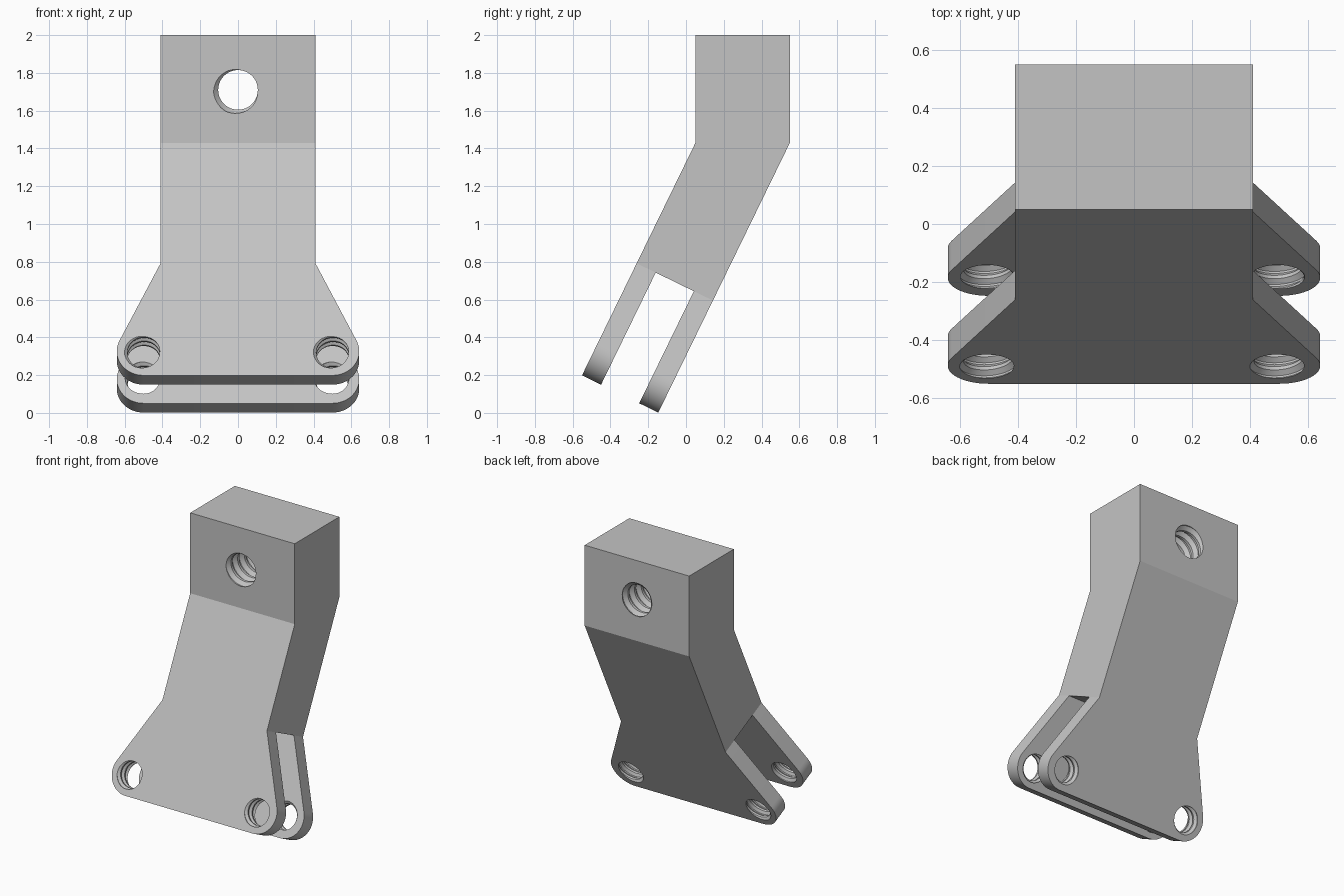
import bpy
import bmesh
from math import radians, sin, cos, pi, acos, atan2, hypot
from mathutils import Vector, Matrix

if "Cube" in bpy.data.objects:
    bpy.data.objects.remove(bpy.data.objects["Cube"])

TILT = radians(26)
DOWN = Vector((0, -sin(TILT), -cos(TILT)))     # along the leaning leg
BACK = Vector((0, cos(TILT), -sin(TILT)))      # through the leg thickness
BEND = Vector((0, 0.05, 1.43))                 # front edge of the bend
DEPTH = 0.5 * cos(TILT)                        # leg thickness
FORK, TIP = 0.71, 1.37                         # slot start and fork end
HALF, EAR_X, EAR_R = 0.41, 0.5, 0.142

grey = bpy.data.materials.new("light grey")
grey.use_nodes = True
colour = (0.55, 0.55, 0.55, 1)
grey.diffuse_color = colour
grey.node_tree.nodes["Principled BSDF"].inputs["Base Color"].default_value = colour


def leg(x, s, t):
    return BEND + Vector((x, 0, 0)) + DOWN * s + BACK * t


def make(name, bm):
    bmesh.ops.recalc_face_normals(bm, faces=bm.faces)
    mesh = bpy.data.meshes.new(name)
    bm.to_mesh(mesh)
    bm.free()
    mesh.materials.append(grey)
    obj = bpy.data.objects.new(name, mesh)
    bpy.context.collection.objects.link(obj)
    return obj


def prism(name, points, offset):
    bm = bmesh.new()
    face = bm.faces.new([bm.verts.new(p) for p in points])
    out = bmesh.ops.extrude_face_region(bm, geom=[face])
    verts = [v for v in out["geom"] if isinstance(v, bmesh.types.BMVert)]
    bmesh.ops.translate(bm, verts=verts, vec=offset)
    return make(name, bm)


def thread(name, centre, axis, minor, major, pitch, turns, n=40):
    """Closed helical cutter; one groove meets the face at centre."""
    ridge = [(0, minor), (0.25, minor), (0.55, major), (0.7, major)]
    side = Vector((1, 0, 0))
    up = side.cross(axis)
    start = centre - axis * pitch * 1.22
    bm = bmesh.new()
    grid = []
    for j in range(4 * turns + 5):
        frac, r = ridge[j % 4]
        row = []
        for i in range(n):
            a = 2 * pi * i / n
            along = pitch * (j // 4 + frac + i / n)
            row.append(bm.verts.new(start + axis * along + (side * cos(a) + up * sin(a)) * r))
        grid.append(row)
    last = 4 * turns
    for j in range(last):
        for i in range(n):
            # the seam joins one full pitch further along
            if i < n - 1:
                c, d = grid[j][i + 1], grid[j + 1][i + 1]
            else:
                c, d = grid[j + 4][0], grid[j + 5][0]
            bm.faces.new((grid[j][i], c, d, grid[j + 1][i]))
    # cap both ragged ends with fans
    for j in (0, last):
        loop = grid[j] + [grid[j + k][0] for k in (4, 3, 2, 1)]
        hub = bm.verts.new(start + axis * pitch * (j / 4 + 0.5))
        for a, b in zip(loop, loop[1:] + loop[:1]):
            bm.faces.new((a, b, hub))
    loose = [v for v in bm.verts if not v.link_faces]
    bmesh.ops.delete(bm, geom=loose, context="VERTS")
    return make(name, bm)


def cut(obj, cutter, operation):
    mod = obj.modifiers.new(cutter.name, "BOOLEAN")
    mod.operation = operation
    mod.solver = "EXACT"
    mod.object = cutter
    bpy.context.view_layer.objects.active = obj
    bpy.ops.object.modifier_apply(modifier=mod.name)
    bpy.data.objects.remove(cutter)


# bent side profile with the fork slot
WIDE, LOW, WALL = 0.8, TIP + 0.1, DEPTH / 4
profile = [Vector((-WIDE, 0.05, 2)), Vector((-WIDE, 0.55, 2)), Vector((-WIDE, 0.55, 1.43))]
profile += [leg(-WIDE, s, t) for s, t in (
    (LOW, DEPTH), (LOW, DEPTH - WALL), (FORK, DEPTH - WALL),
    (FORK, WALL), (LOW, WALL), (LOW, 0), (0, 0))]
bracket = prism("fork_bracket", profile, Vector((2 * WIDE, 0, 0)))

# face outline: straight neck flaring tangentially into two rounded ears
ear_s = TIP - EAR_R
dx, ds = HALF - EAR_X, FORK - ear_s
first = atan2(ds, dx) + acos(EAR_R / hypot(dx, ds))
steps = 16
half = [(HALF, -1.2), (HALF, FORK)]
for k in range(steps + 1):
    a = first + (pi / 2 - first) * k / steps
    half.append((EAR_X + EAR_R * cos(a), ear_s + EAR_R * sin(a)))
outline = half + [(-x, s) for x, s in reversed(half)]
cut(bracket, prism("outline", [leg(x, s, -1) for x, s in outline], BACK * 3), "INTERSECT")

# threaded holes
cut(bracket, thread("top_hole", Vector((0, 0.05, 1.71)), Vector((0, 1, 0)),
                    0.105, 0.13, 0.075, 9), "DIFFERENCE")
for x in (-EAR_X, EAR_X):
    cut(bracket, thread("ear_hole", leg(x, ear_s, 0), BACK, 0.086, 0.102, 0.05, 12), "DIFFERENCE")

bpy.ops.object.select_all(action="DESELECT")
bracket.select_set(True)
bpy.context.view_layer.objects.active = bracket
bpy.ops.object.shade_smooth_by_angle(angle=radians(25))
